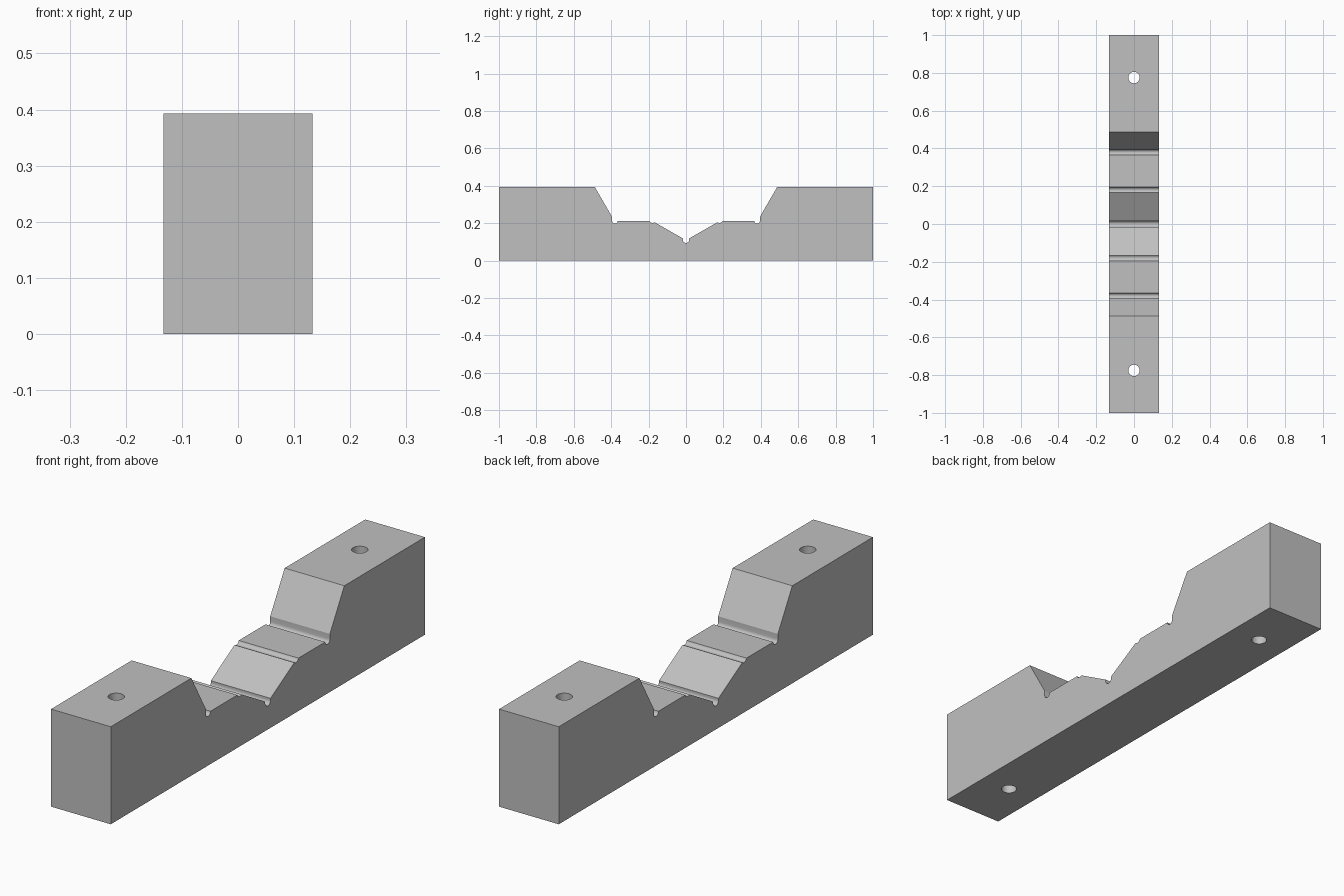
import bpy, bmesh, math

old = bpy.data.objects.get("Cube")
if old:
    bpy.data.objects.remove(old, do_unlink=True)

WIDTH, HEIGHT, LEDGE = 0.266, 0.393, 0.213

steel = bpy.data.materials.new("steel_grey")
steel.use_nodes = True
colour = (0.53, 0.53, 0.53, 1)
steel.diffuse_color = colour
steel.node_tree.nodes["Principled BSDF"].inputs["Base Color"].default_value = colour


def arc(cy, cz, r, start, end, steps=10):
    """Points on an arc in the side plane, angles in degrees."""
    angles = [math.radians(start + (end - start) * i / steps) for i in range(steps + 1)]
    return [(cy + r * math.cos(a), cz + r * math.sin(a)) for a in angles]


# Half of the side profile, from the outer base to the centre groove
half = [(1, 0), (1, HEIGHT), (0.487, HEIGHT), (0.395, 0.234)]
half += arc(0.38, LEDGE, 0.015, 0, -180)            # relief under steep slope
half += arc(0.179, 0.218, 0.0167, -17, -131)        # relief at ledge edge
half += [(0.017, 0.119)]
half += arc(0, 0.112, 0.017, 0, -90, 8)             # centre groove
profile = half + [(-y, z) for y, z in reversed(half[:-1])]

# Stepped block: extrude the profile across the width
bm = bmesh.new()
face = bm.faces.new([bm.verts.new((-WIDTH / 2, y, z)) for y, z in profile])
grown = bmesh.ops.extrude_face_region(bm, geom=[face])
verts = [v for v in grown["geom"] if isinstance(v, bmesh.types.BMVert)]
bmesh.ops.translate(bm, verts=verts, vec=(WIDTH, 0, 0))
bmesh.ops.recalc_face_normals(bm, faces=bm.faces)
mesh = bpy.data.meshes.new("stepped_block")
bm.to_mesh(mesh)
bm.free()
mesh.materials.append(steel)
block = bpy.data.objects.new("stepped_block", mesh)
bpy.context.collection.objects.link(block)

# Bolt holes drilled through both ends
for side in (-1, 1):
    bpy.ops.mesh.primitive_cylinder_add(vertices=40, radius=0.03, depth=1,
                                        location=(0, side * 0.775, HEIGHT / 2))
    cutter = bpy.context.object
    cutter.name = "hole_cutter"
    cutter.hide_render = True
    cutter.data.materials.append(steel)
    bpy.ops.object.select_all(action="DESELECT")
    block.select_set(True)
    bpy.context.view_layer.objects.active = block
    drill = block.modifiers.new("bolt_hole", "BOOLEAN")
    drill.operation = "DIFFERENCE"
    drill.solver = "EXACT"
    drill.object = cutter
    bpy.ops.object.modifier_apply(modifier=drill.name)
    bpy.data.objects.remove(cutter, do_unlink=True)

bpy.ops.object.shade_smooth_by_angle(angle=math.radians(25))
